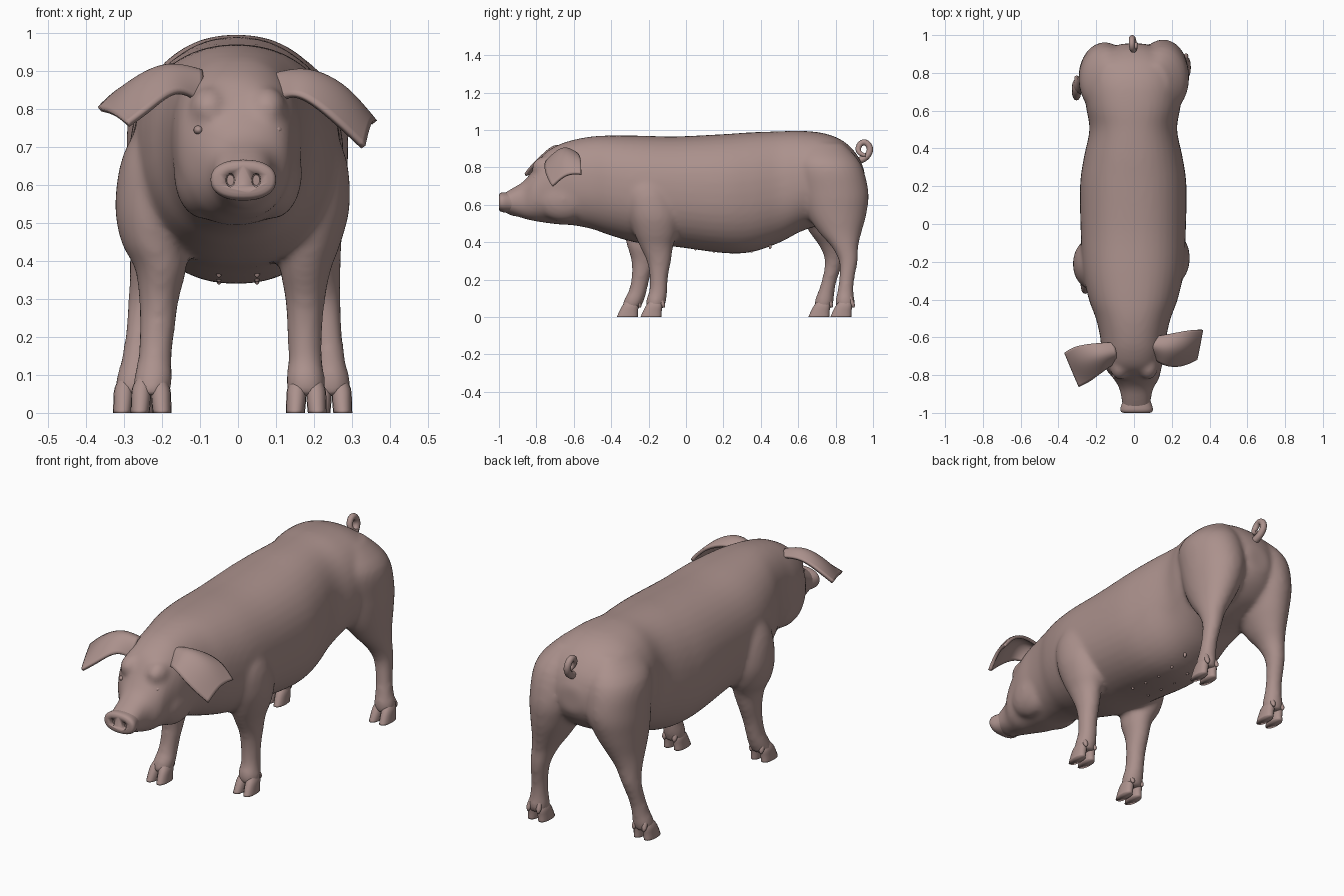
import bpy, bmesh, math
from mathutils import Vector, Matrix

if "Cube" in bpy.data.objects:
    bpy.data.objects.remove(bpy.data.objects["Cube"])

skin = bpy.data.materials.new("dusty_pink_skin")
skin.diffuse_color = (0.41, 0.285, 0.265, 1)
skin.use_nodes = True
skin.node_tree.nodes["Principled BSDF"].inputs["Base Color"].default_value = skin.diffuse_color


def finish(name, bm):
    """Turn a bmesh into a smooth skin-coloured object."""
    bmesh.ops.recalc_face_normals(bm, faces=bm.faces[:])
    for f in bm.faces:
        f.smooth = True
    me = bpy.data.meshes.new(name)
    bm.to_mesh(me)
    bm.free()
    me.materials.append(skin)
    ob = bpy.data.objects.new(name, me)
    bpy.context.collection.objects.link(ob)
    return ob


def spline(rows, steps):
    """Catmull-Rom interpolation of section tuples."""
    out = []
    for i in range(len(rows) - 1):
        a, b = rows[max(i - 1, 0)], rows[i]
        c, d = rows[i + 1], rows[min(i + 2, len(rows) - 1)]
        for s in range(steps):
            t = s / steps
            out.append([0.5 * (2 * q + (r - p) * t + (2 * p - 5 * q + 4 * r - w) * t * t
                               + (3 * q - p - 3 * r + w) * t ** 3)
                        for p, q, r, w in zip(a, b, c, d)])
    return out + [list(rows[-1])]


def loft(bm, rows, axis, power=2.0, sides=32, steps=4):
    """Skin rings of (cx, cy, cz, radius_x, other_radius) across y or z."""
    rings = []
    for cx, cy, cz, ru, rv in spline(rows, steps):
        ring = []
        for k in range(sides):
            a = 2 * math.pi * k / sides
            c, s = math.cos(a), math.sin(a)
            u = ru * math.copysign(abs(c) ** (2 / power), c)
            v = rv * math.copysign(abs(s) ** (2 / power), s)
            p = (cx + u, cy, cz + v) if axis == 'y' else (cx + u, cy + v, cz)
            ring.append(bm.verts.new(p))
        rings.append(ring)
    for a, b in zip(rings, rings[1:]):
        for k in range(sides):
            j = (k + 1) % sides
            bm.faces.new((a[k], a[j], b[j], b[k]))
    bm.faces.new(rings[0])
    bm.faces.new(rings[-1])


def ball(bm, loc, scale):
    m = Matrix.Translation(loc) @ Matrix.Diagonal((*scale, 1))
    bmesh.ops.create_uvsphere(bm, u_segments=16, v_segments=10, radius=1, matrix=m)


# Head and trunk: y, bottom, top, half width
trunk = [(-.985, .57, .655, .07), (-.935, .55, .685, .077), (-.87, .527, .725, .09),
         (-.82, .515, .785, .12), (-.76, .505, .872, .15), (-.68, .495, .922, .168),
         (-.6, .49, .948, .175), (-.5, .47, .966, .198), (-.4, .435, .971, .235),
         (-.25, .395, .97, .268), (-.05, .375, .966, .278), (.2, .342, .978, .282),
         (.35, .347, .988, .262), (.5, .398, .993, .232), (.62, .46, .996, .25),
         (.75, .50, .98, .258), (.85, .54, .935, .225), (.92, .6, .86, .14), (.955, .66, .78, .06)]
body = bmesh.new()
loft(body, [(.012 if y < -.8 else -.004, y, (b + t) / 2, w, (t - b) / 2) for y, b, t, w in trunk],
     'y', 2.25, 40)

# Legs: z, centre x, centre y, radius x, radius y
front_leg = [(.80, .15, -.21, .07, .07), (.68, .178, -.2, .105, .13), (.55, .195, -.175, .1, .135),
             (.45, .188, -.163, .084, .115), (.38, .178, -.158, .068, .09), (.3, .177, -.145, .053, .066),
             (.22, .176, -.145, .047, .05), (.14, .177, -.148, .045, .049), (.09, .178, -.16, .052, .055),
             (.045, .18, -.165, .048, .048)]
hind_leg = [(.93, .11, .72, .07, .12), (.82, .145, .755, .135, .18), (.67, .152, .79, .138, .186),
            (.55, .168, .805, .114, .16), (.45, .190, .825, .083, .113), (.38, .21, .848, .061, .074),
            (.3, .225, .868, .046, .051), (.2, .236, .859, .04, .041), (.13, .242, .852, .043, .045),
            (.085, .246, .85, .051, .052), (.045, .247, .85, .048, .047)]
hooves = bmesh.new()
for rows, side, dx, dy in ((front_leg, 1, 0, 0), (front_leg, -1, .052, -.135),
                           (hind_leg, 1, 0, 0), (hind_leg, -1, .03, -.125)):
    placed = []
    for z, cx, cy, rx, ry in rows:
        k = max(0, 1 - z / .75)
        shoulder = .015 if side < 0 and rows is front_leg and z > .4 else 0
        placed.append((side * (cx + dx * k + shoulder), cy + dy * k, z, rx, ry))
    loft(body, placed, 'z')
    # Two toes and two dew claws for each foot
    fx, fy = placed[-1][:2]
    for e in (-1, 1):
        x = fx + e * .025
        loft(hooves, [(x + e * .004, fy - .022, 0, .025, .056), (x + e * .002, fy - .015, .03, .026, .05),
                      (x, fy - .004, .065, .025, .042), (x - e * .006, fy + .004, .1, .014, .022)],
             'z', 2.3, 16, 3)
        loft(hooves, [(fx + e * .028, fy + .046, .05, .005, .005), (fx + e * .028, fy + .04, .07, .013, .013),
                      (fx + e * .022, fy + .022, .115, .01, .012)], 'z', 2, 10, 3)
finish("hooves", hooves)

# Cheeks, brow, lower lip and belly seam merge into the body
for s in (-1, 1):
    ball(body, (s * .09, -.655, .63), (.08, .15, .12))
    ball(body, (s * .075, -.75, .80), (.054, .075, .06))
ball(body, (.01, -.9, .56), (.045, .065, .022))
pig = finish("body", body)
rm = pig.modifiers.new("blend", 'REMESH')
rm.mode = 'VOXEL'
rm.voxel_size = .012
rm.use_smooth_shade = True
sm = pig.modifiers.new("soften", 'SMOOTH')
sm.factor = .5
sm.iterations = 12

# Snout disc with nostrils
disc = bmesh.new()
loft(disc, [(.014, -.90, .615, .066, .052), (.014, -.94, .613, .075, .053),
            (.014, -.968, .613, .084, .054), (.014, -.985, .614, .086, .052),
            (.014, -.996, .614, .080, .046), (.014, -1.0, .615, .066, .036)], 'y', 2.3, 40, 3)
snout = finish("snout", disc)
holes = bmesh.new()
for s in (-1, 1):
    ball(holes, (.014 + s * .034, -1.0, .613), (.012, .025, .018))
cutter = finish("nostril_cutter", holes)
cutter.hide_render = True
cutter.hide_viewport = True
cut = snout.modifiers.new("nostrils", 'BOOLEAN')
cut.operation = 'DIFFERENCE'
cut.object = cutter

# Eyes, almost flush with the head
eyes = bmesh.new()
for s in (-1, 1):
    ball(eyes, (s * .104, -.797, .745), (.013, .02, .012))
finish("eyes", eyes)


# Drooping ears: rows from root to tip, each front edge, ridge, back edge
def ear(name, rows):
    bm = bmesh.new()
    grid = [[bm.verts.new(p) for p in r] for r in rows]
    for a, b in zip(grid, grid[1:]):
        for i in (0, 1):
            bm.faces.new((a[i], a[i + 1], b[i + 1], b[i]))
    ob = finish(name, bm)
    ss = ob.modifiers.new("smooth", 'SUBSURF')
    ss.levels = ss.render_levels = 3
    ss.boundary_smooth = 'PRESERVE_CORNERS'
    so = ob.modifiers.new("thickness", 'SOLIDIFY')
    so.thickness = .016
    so.offset = 0


ear("right_ear", [((.10, -.70, .82), (.09, -.65, .905), (.11, -.60, .87)),
                  ((.155, -.75, .85), (.18, -.66, .93), (.20, -.585, .88)),
                  ((.25, -.755, .775), (.28, -.66, .88), (.30, -.56, .84)),
                  ((.33, -.715, .70), (.345, -.64, .77), (.36, -.56, .765))])
ear("left_ear", [((-.10, -.73, .82), (-.09, -.69, .915), (-.11, -.63, .88)),
                 ((-.16, -.77, .86), (-.185, -.70, .945), (-.21, -.635, .90)),
                 ((-.23, -.83, .80), (-.28, -.74, .88), (-.31, -.645, .855)),
                 ((-.29, -.86, .76), (-.33, -.76, .79), (-.365, -.68, .80))])

# Curled tail
cu = bpy.data.curves.new("tail", 'CURVE')
cu.dimensions = '3D'
cu.bevel_depth = .017
cu.bevel_resolution = 4
cu.use_fill_caps = True
path = [(0, .87, .82, 1.2), (0, .93, .835, 1.15), (-.005, .97, .855, 1), (-.01, .992, .90, 1),
        (-.012, .96, .945, .95), (-.01, .915, .92, .9), (.004, .92, .87, .8), (.012, .96, .865, .5)]
sp = cu.splines.new('NURBS')
sp.points.add(len(path) - 1)
for p, (x, y, z, r) in zip(sp.points, path):
    p.co = (x, y, z, 1)
    p.radius = r
sp.order_u = 4
sp.use_endpoint_u = True
cu.materials.append(skin)
bpy.context.collection.objects.link(bpy.data.objects.new("tail", cu))

# Small teats along the belly
teats = bmesh.new()
for i in range(5):
    for s in (-1, 1):
        ball(teats, (s * .05, .05 + i * .1, (.370, .358, .352, .358, .378)[i]), (.008, .008, .014))
finish("teats", teats)
